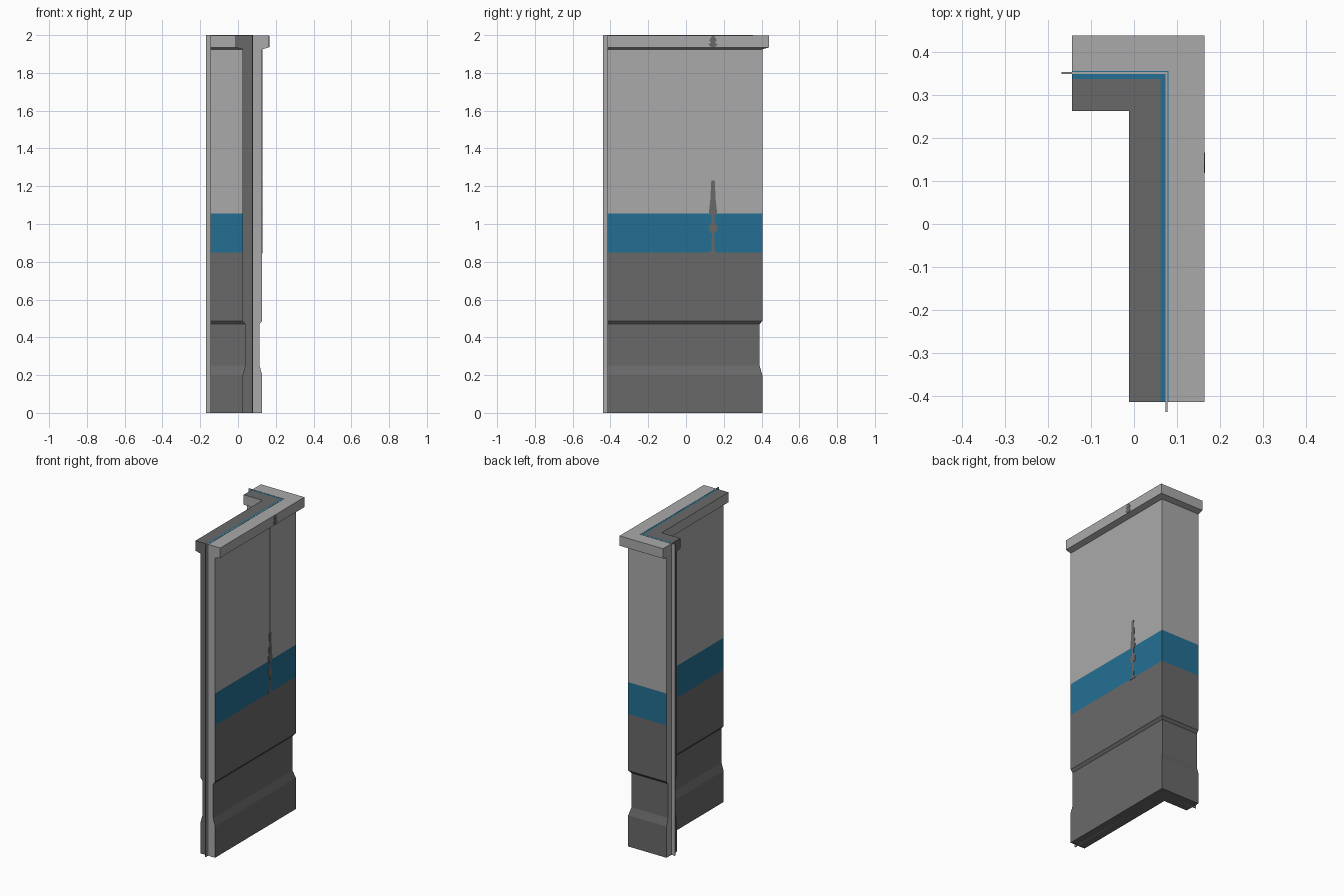
import bpy, bmesh

if "Cube" in bpy.data.objects:
    bpy.data.objects.remove(bpy.data.objects["Cube"])

CX, CY = 0.076, 0.352          # wall centre lines of the two arms
END_Y, END_X = -0.415, -0.145  # free ends of the long and short arm


def material(name, rgb):
    m = bpy.data.materials.new(name)
    m.diffuse_color = (*rgb, 1)
    m.use_nodes = True
    m.node_tree.nodes["Principled BSDF"].inputs["Base Color"].default_value = m.diffuse_color
    return m


LIGHT, DARK, BLUE = 0, 1, 2
MATS = [material("light grey", (0.40, 0.40, 0.40)),
        material("dark grey", (0.141, 0.141, 0.141)),
        material("blue", (0.017, 0.159, 0.292))]


def finish(bm, name):
    bmesh.ops.recalc_face_normals(bm, faces=bm.faces)
    me = bpy.data.meshes.new(name)
    bm.to_mesh(me)
    bm.free()
    for m in MATS:
        me.materials.append(m)
    ob = bpy.data.objects.new(name, me)
    bpy.context.collection.objects.link(ob)
    return ob


def sweep(name, profile, side_rule, end_rule, extra=0.0, merge_halves=True):
    """Sweep (offset, z) profiles around the mitred L shaped corner."""
    bm = bmesh.new()
    for prof in profile:
        rings = []
        for k in range(3):
            ring = []
            for d, z in prof:
                x = END_X - extra if k == 2 else CX + d
                y = END_Y - extra if k == 0 else CY + d
                ring.append(bm.verts.new((x, y, z)))
            rings.append(ring)
        n = len(prof)
        for i in range(n):
            j = (i + 1) % n
            if merge_halves and prof[i][0] == 0 and prof[j][0] == 0:
                continue           # no wall between the two halves
            mi = side_rule(prof[i], prof[j])
            for a, b in zip(rings, rings[1:]):
                bm.faces.new((a[i], a[j], b[j], b[i])).material_index = mi
        for ring in (rings[0], rings[2]):
            bm.faces.new(ring).material_index = end_rule(prof)
    bmesh.ops.remove_doubles(bm, verts=bm.verts, dist=1e-5)
    return finish(bm, name)


# Wall: base, recess, blue band and cap, outer half light and inner half dark
TOP = 1.9985
SIDE = [(0.052, 0), (0.052, 0.20), (0.038, 0.25), (0.038, 0.47), (0.052, 0.487),
        (0.052, 0.85), (0.052, 1.055), (0.052, 1.925), (0.088, 1.935), (0.088, TOP)]
outer = [(0, 0)] + SIDE + [(0.005, TOP), (0, TOP)]
inner = [(0, 0)] + [(-d, z) for d, z in SIDE] + [(-0.014, TOP), (0, TOP)]


def wall_rule(p, q):
    z, d = (p[1] + q[1]) / 2, (p[0] + q[0]) / 2
    if p[1] == q[1] == TOP:
        return BLUE if -0.014 < d < 0.005 else (LIGHT if d > 0 else DARK)
    if z < 0.85:
        return DARK
    return BLUE if z < 1.055 else LIGHT


sweep("corner_wall", [outer, inner], wall_rule,
      lambda prof: LIGHT if prof is outer else DARK)

# Thin joining plate that shows at both free ends and along the top
T = 0.0025
sweep("joining_plate", [[(-T, 0), (T, 0), (T, 2), (-T, 2)]],
      lambda p, q: LIGHT, lambda prof: DARK, 0.024, False)


def plate(name, half, x, mat, y=0.143):
    """Thin mirrored plate on the outer face; half is (half width, z)."""
    bm = bmesh.new()
    pts = half + [(-w, z) for w, z in reversed(half)]
    vs = [bm.verts.new((x - 0.003, y + w, z)) for w, z in pts]
    f = bm.faces.new(vs)
    out = bmesh.ops.extrude_face_region(bm, geom=[f])["geom"]
    bmesh.ops.translate(bm, vec=(0.005, 0, 0),
                        verts=[v for v in out if isinstance(v, bmesh.types.BMVert)])
    for f in bm.faces:
        f.material_index = mat
    return finish(bm, name)


# Spire ornament on the outer face, its thin rod and the small finial on the cap
FACE, CAP = CX + 0.052, CX + 0.088
plate("spire", [(0.025, 0.845), (0.008, 0.862), (0.006, 0.95), (0.018, 0.96),
                (0.024, 0.98), (0.018, 0.997), (0.007, 1.01), (0.009, 1.04),
                (0.022, 1.062), (0.015, 1.12), (0.009, 1.23)], FACE, DARK)
plate("spire_rod", [(0.005, 1.22), (0.005, 1.925)], FACE - 0.001, LIGHT)
plate("finial", [(0.010, 1.937), (0.024, 1.95), (0.010, 1.962), (0.020, 1.972),
                 (0.006, 1.995)], CAP, DARK)
